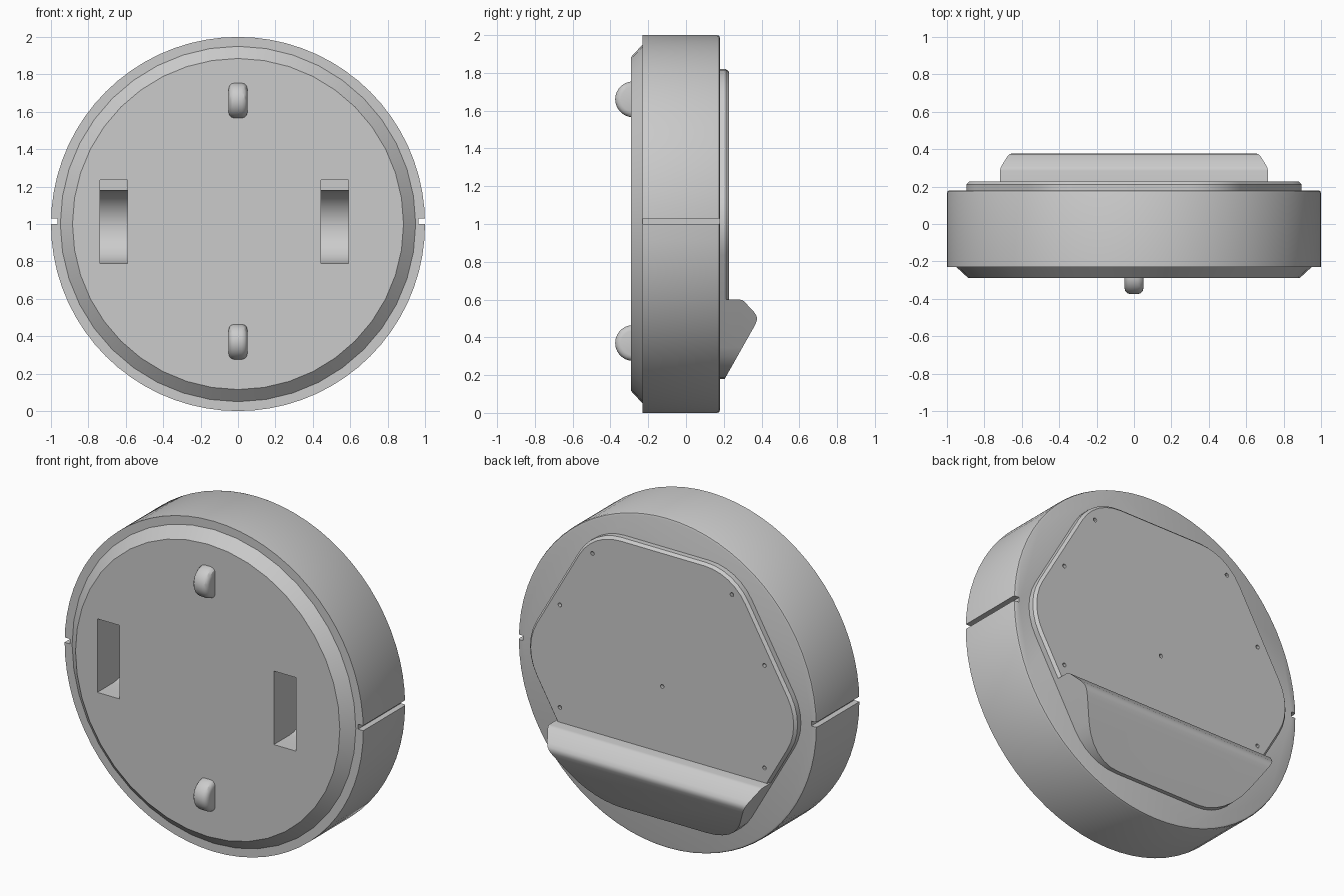
import bpy, bmesh
from math import cos, sin, tan, pi, radians
from mathutils import Vector

cube = bpy.data.objects.get("Cube")
if cube:
    bpy.data.objects.remove(cube, do_unlink=True)

grey = bpy.data.materials.new("light_grey")
grey.use_nodes = True
tone = (0.6, 0.6, 0.6, 1)
grey.diffuse_color = tone
grey.node_tree.nodes["Principled BSDF"].inputs["Base Color"].default_value = tone


def loft(bm, rings):
    """Skin a list of equal-length point rings and cap both ends."""
    loops = [[bm.verts.new(p) for p in ring] for ring in rings]
    n = len(loops[0])
    for a, b in zip(loops, loops[1:]):
        for i in range(n):
            j = (i + 1) % n
            bm.faces.new((a[i], a[j], b[j], b[i]))
    bm.faces.new(loops[0])
    bm.faces.new(loops[-1])


def finish(bm, name):
    bmesh.ops.recalc_face_normals(bm, faces=bm.faces[:])
    mesh = bpy.data.meshes.new(name)
    bm.to_mesh(mesh)
    bm.free()
    mesh.materials.append(grey)
    obj = bpy.data.objects.new(name, mesh)
    bpy.context.scene.collection.objects.link(obj)
    return obj


def make(name, *parts):
    bm = bmesh.new()
    for rings in parts:
        loft(bm, rings)
    return finish(bm, name)


def disc(profile, sides, x=0, z=1):
    """Rings around the y axis from (radius, y) pairs."""
    return [[(x + r * cos(2 * pi * i / sides), y, z + r * sin(2 * pi * i / sides))
             for i in range(sides)] for r, y in profile]


def side_prism(points, x0, x1):
    """Side outline of (y, z) points stretched along x."""
    return [[(x, y, z) for y, z in points] for x in (x0, x1)]


def hexagon(y, apothem=0.82, r=0.33, steps=6):
    """Regular hexagon with rounded corners, facing along y."""
    pts = []
    reach = (apothem - r) / cos(pi / 6)
    for k in range(6):
        for s in range(steps + 1):
            a = radians(60 * k - 30 + 60 * s / steps)
            pts.append((reach * cos(k * pi / 3) + r * cos(a), y,
                        1 + reach * sin(k * pi / 3) + r * sin(a)))
    return pts


def clip(bm, point, normal):
    """Cut away everything on the normal side and close the opening."""
    bmesh.ops.bisect_plane(bm, geom=bm.verts[:] + bm.edges[:] + bm.faces[:],
                           plane_co=point, plane_no=normal, clear_outer=True)
    bmesh.ops.holes_fill(bm, edges=[e for e in bm.edges if e.is_boundary], sides=0)


def bake(obj):
    graph = bpy.context.evaluated_depsgraph_get()
    mesh = bpy.data.meshes.new_from_object(obj.evaluated_get(graph))
    obj.modifiers.clear()
    obj.data = mesh


def cut(obj, cutter):
    mod = obj.modifiers.new("cut", 'BOOLEAN')
    mod.operation, mod.solver, mod.object = 'DIFFERENCE', 'EXACT', cutter
    bake(obj)


# Round body and its chamfered front
body = make("body", disc([(1, -0.23), (1, 0.165), (0.996, 0.176), (0.985, 0.18)], 72))
front_cap = make("front_cap", disc([(0.95, -0.23), (0.885, -0.29)], 40))

# Scooped slots in the front
scoop = [(-0.4, 0.79), (-0.4, 1.235), (-0.14, 1.235)]
scoop += [(-0.14 + 0.195 * sin(a), 0.985 + 0.195 * cos(a))
          for a in (pi * i / 16 for i in range(17))]
slots = make("slot_cutter", *[side_prism(scoop, x - 0.074, x + 0.074) for x in (-0.665, 0.517)])

# Side grooves
groove = [(-0.5, 1.0), (0.5, 1.0), (0.5, 1.03), (-0.5, 1.03)]
grooves = make("groove_cutter", *[side_prism(groove, s * 0.965, s * 1.1) for s in (-1, 1)])

# Back plate, ending where the wedge begins
bm = bmesh.new()
loft(bm, [hexagon(0.17), hexagon(0.212), hexagon(0.228, 0.805, 0.315)])
clip(bm, Vector((0, 0, 0.59)), Vector((0, 0, -1)))
back_plate = finish(bm, "back_plate")

# Small screw holes in the plate
spots = [(0, 1)] + [(s * x, z) for s in (-1, 1) for x, z in ((0.467, 1.68), (0.685, 1.31), (0.685, 0.69))]
holes = make("hole_cutter", *[disc([(0.012, 0.205), (0.012, 0.3)], 12, x, z) for x, z in spots])

# Wedge: the plate outline trimmed by a side profile
bm = bmesh.new()
loft(bm, [hexagon(0.17), hexagon(0.5)])
profile = [(0.205, 0.18), (0.36, 0.455), (0.371, 0.478), (0.376, 0.495), (0.374, 0.512),
           (0.362, 0.532), (0.308, 0.59), (0.298, 0.597), (0.285, 0.6), (0.17, 0.6)]
for (y0, z0), (y1, z1) in zip(profile, profile[1:]):
    clip(bm, Vector((0, y0, z0)), Vector((0, z1 - z0, y0 - y1)).normalized())
wedge = finish(bm, "wedge")

cut(body, slots)
cut(body, grooves)
cut(front_cap, slots)
cut(back_plate, holes)
for helper in (slots, grooves, holes):
    bpy.data.objects.remove(helper, do_unlink=True)

# Rounded pegs on the front
pegs = []
for name, z in (("lower_peg", 0.37), ("upper_peg", 1.66)):
    ring = [(-0.28 + 0.095 * cos(a), z + 0.095 * sin(a))
            for a in (2 * pi * i / 28 for i in range(28))]
    peg = make(name, side_prism(ring, -0.05, 0.05))
    mod = peg.modifiers.new("round", 'BEVEL')
    mod.width, mod.segments, mod.limit_method = 0.03, 3, 'ANGLE'
    mod.angle_limit = radians(40)
    bake(peg)
    pegs.append(peg)

# Smooth rounded surfaces, keep creases sharp
bpy.ops.object.select_all(action='DESELECT')
for obj in [body, front_cap, back_plate, wedge] + pegs:
    obj.select_set(True)
    bpy.context.view_layer.objects.active = obj
bpy.ops.object.shade_smooth_by_angle(angle=radians(30))
